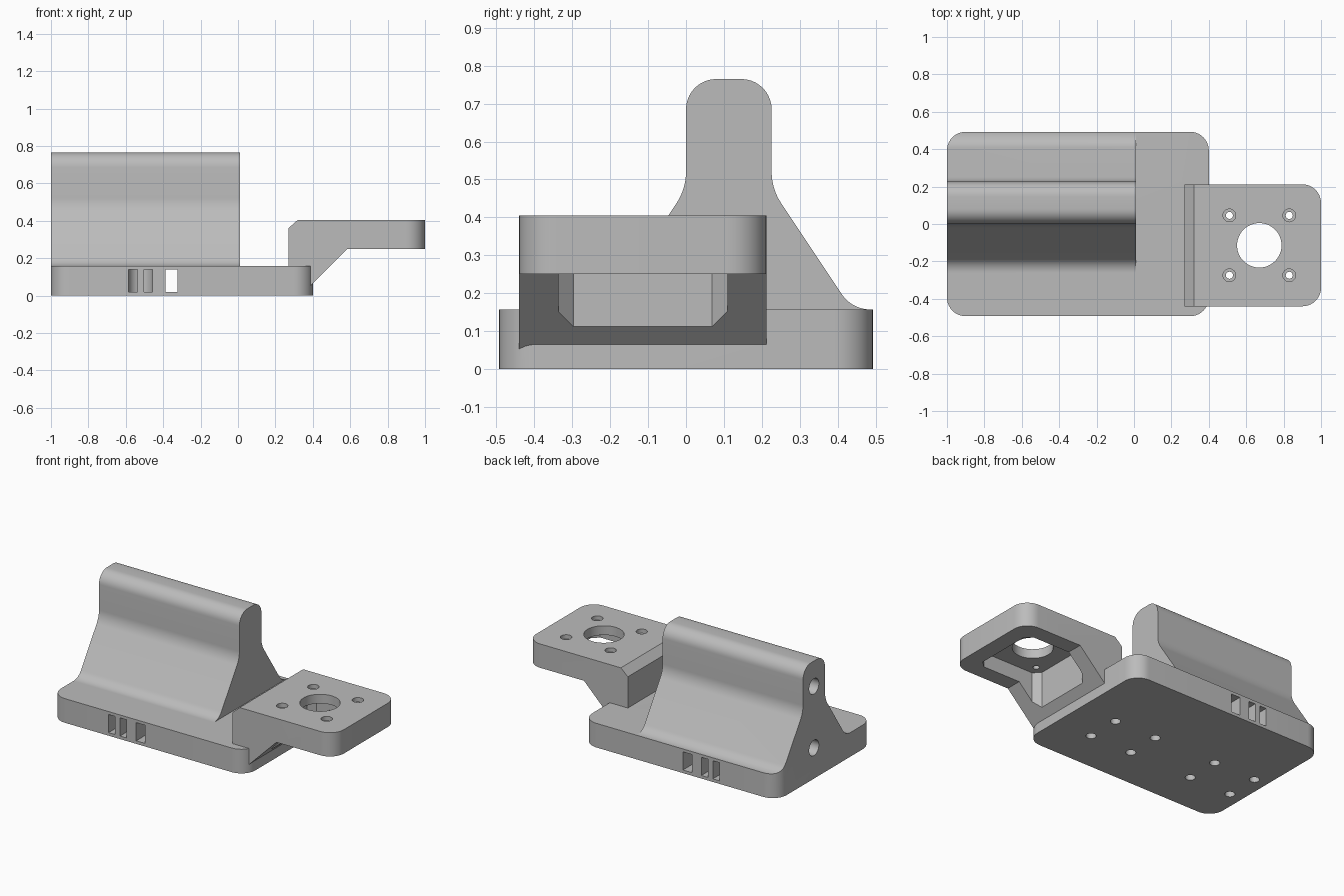
import bpy, bmesh, math
from mathutils import Vector

cube = bpy.data.objects.get("Cube")
if cube:
    bpy.data.objects.remove(cube, do_unlink=True)

grey = bpy.data.materials.new("plain grey")
grey.use_nodes = True
grey.diffuse_color = (0.5, 0.5, 0.5, 1)
grey.node_tree.nodes["Principled BSDF"].inputs["Base Color"].default_value = (0.5, 0.5, 0.5, 1)


def rounded(corners, steps=10):
    """Outline from (u, v, radius) corners, with an arc at each radius above 0."""
    out = []
    for i, (u, v, r) in enumerate(corners):
        p = Vector((u, v))
        if r <= 0:
            out.append(p)
            continue
        a = (Vector(corners[i - 1][:2]) - p).normalized()
        b = (Vector(corners[(i + 1) % len(corners)][:2]) - p).normalized()
        half = a.angle(b) / 2
        centre = p + (a + b).normalized() * (r / math.sin(half))
        start = p + a * (r / math.tan(half)) - centre
        end = p + b * (r / math.tan(half)) - centre
        sweep = start.angle(end)
        for k in range(steps + 1):
            t = k / steps
            out.append(centre + (start * math.sin((1 - t) * sweep)
                                 + end * math.sin(t * sweep)) / math.sin(sweep))
    return out


def prism(name, outline, axis, low, high):
    """Extrude a flat outline along an axis: x takes (y, z), y takes (x, z), z takes (x, y)."""
    place = {"x": lambda u, v, w: (w, u, v),
             "y": lambda u, v, w: (u, w, v),
             "z": lambda u, v, w: (u, v, w)}[axis]
    bm = bmesh.new()
    face = bm.faces.new([bm.verts.new(place(p[0], p[1], low)) for p in outline])
    new = bmesh.ops.extrude_face_region(bm, geom=[face])["geom"]
    bmesh.ops.translate(bm, verts=[g for g in new if isinstance(g, bmesh.types.BMVert)],
                        vec=place(0, 0, high - low))
    bmesh.ops.recalc_face_normals(bm, faces=bm.faces)
    mesh = bpy.data.meshes.new(name)
    bm.to_mesh(mesh)
    bm.free()
    mesh.materials.append(grey)
    ob = bpy.data.objects.new(name, mesh)
    bpy.context.collection.objects.link(ob)
    return ob


def rect(u0, u1, v0, v1):
    return [(u0, v0), (u1, v0), (u1, v1), (u0, v1)]


def circle(u, v, r, n=48):
    return [(u + r * math.cos(math.tau * k / n), v + r * math.sin(math.tau * k / n))
            for k in range(n)]


def combine(ob, operation, *tools):
    """Apply a boolean for each tool, then drop the tools."""
    for tool in tools:
        mod = ob.modifiers.new("combine", "BOOLEAN")
        mod.operation, mod.object, mod.solver = operation, tool, "EXACT"
        graph = bpy.context.evaluated_depsgraph_get()
        mesh = bpy.data.meshes.new_from_object(ob.evaluated_get(graph))
        ob.modifiers.clear()
        ob.data = mesh
        bpy.data.objects.remove(tool, do_unlink=True)


# Base slab and upright rib, trimmed to the rounded base plan
body = prism("carriage_body", rect(-1.2, 0.6, -0.7, 0.7), "z", -0.1, 0.157)
mid = 0.113
half_rib = [(0.376, 0.06, 0), (0.376, 0.157, 0), (0.325, 0.157, 0.09),
            (0.113, 0.475, 0.15), (0.113, 0.765, 0.08)]
rib_outline = [(mid + u, v, r) for u, v, r in half_rib]
rib_outline += [(mid - u, v, r) for u, v, r in reversed(half_rib)]
combine(body, "UNION", prism("rib", rounded(rib_outline), "x", -1.1, 0.01))
plan = rounded([(-1, -0.493, 0.1), (0.4, -0.493, 0.1), (0.4, 0.493, 0.1), (-1, 0.493, 0.1)])
combine(body, "INTERSECT", prism("base_plan", plan, "z", 0, 1))

# Motor bracket: side profile trimmed to a plan with two rounded corners
my, mx = -0.114, 0.67
side = [(0.27, 0.01), (0.345, 0.01), (0.585, 0.25), (1.1, 0.25),
        (1.1, 0.405), (0.32, 0.405), (0.27, 0.36)]
bracket = prism("motor_bracket", side, "y", -0.6, 0.4)
bracket_plan = rounded([(0.2, my - 0.326, 0), (1, my - 0.326, 0.1),
                        (1, my + 0.326, 0.1), (0.2, my + 0.326, 0)])
combine(bracket, "INTERSECT", prism("bracket_plan", bracket_plan, "z", -0.1, 1))
combine(body, "UNION", bracket)

# Motor pocket with cut corners, shaft opening and counterbored screw holes
w, c = 0.223, 0.183
octagon = [(-c, -w), (c, -w), (w, -c), (w, c), (c, w), (-c, w), (-w, c), (-w, -c)]
cutters = [prism("motor_pocket", [(mx + u, my + v) for u, v in octagon], "z", -0.1, 0.345),
           prism("shaft_opening", circle(mx, my, 0.119), "z", 0.3, 0.5)]
for sx in (-1, 1):
    for sy in (-1, 1):
        x, y = mx + sx * 0.16, my + sy * 0.16
        cutters.append(prism("screw_hole", circle(x, y, 0.019, 24), "z", 0.3, 0.5))
        cutters.append(prism("screw_head", circle(x, y, 0.034, 24), "z", 0.378, 0.5))

# Blind screw holes under the base, in two groups of four
for gx in (-0.76, -0.01):
    for sx in (-0.15, 0.15):
        for sy in (-0.11, 0.11):
            cutters.append(prism("base_hole", circle(gx + sx, -0.11 + sy, 0.03, 24),
                                 "z", -0.1, 0.1))

# Rod holes in the end of the rib
for z in (0.2, 0.6):
    cutters.append(prism("rod_hole", circle(mid, z, 0.05), "x", -1.1, -0.2))

# Belt passage straight through, and a looped belt slot on each long side
cutters.append(prism("belt_passage", rect(-0.387, -0.323, -0.6, 0.6), "z", 0.02, 0.138))
for s in (-1, 1):
    loop = []
    for r, turn in ((0.065, 1), (0.0175, -1)):
        arc = [(-0.521 + r * math.cos(math.pi * k / 16), s * (0.33 - r * math.sin(math.pi * k / 16)))
               for k in range(17)]
        path = [(-0.521 + r, s * 0.6)] + arc + [(-0.521 - r, s * 0.6)]
        loop += path[::turn]
    cutters.append(prism("belt_loop", loop, "z", 0.02, 0.138))
combine(body, "DIFFERENCE", *cutters)

# Smooth the fillets and holes, keep the edges sharp
bpy.ops.object.select_all(action="DESELECT")
body.select_set(True)
bpy.context.view_layer.objects.active = body
bpy.ops.object.shade_smooth_by_angle(angle=math.radians(25))
